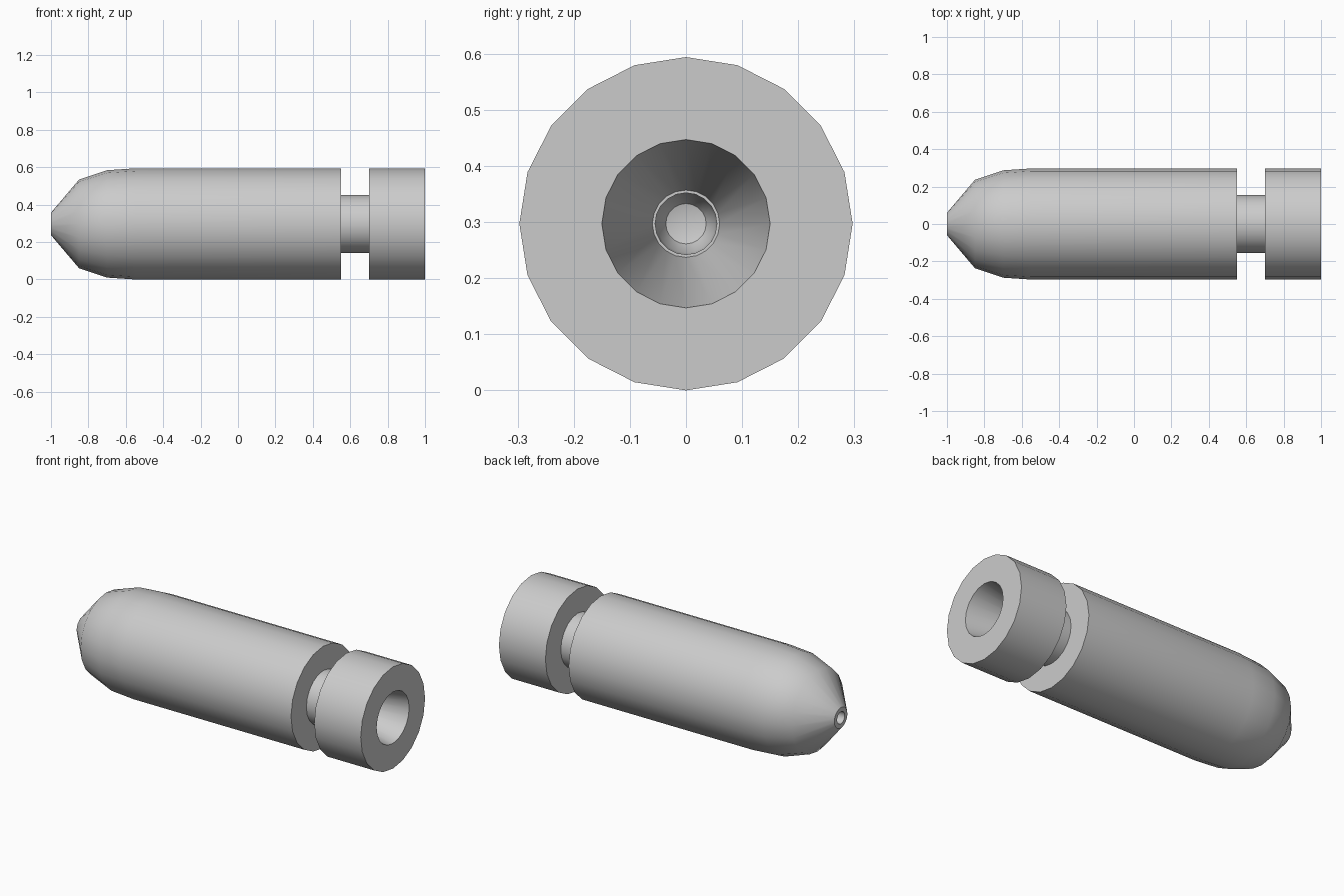
import bpy
import bmesh
import math

SIDES = 20
R = 0.297        # outer radius, also the height of the axis
NECK = 0.155     # neck radius

cube = bpy.data.objects.get("Cube")
if cube:
    bpy.data.objects.remove(cube, do_unlink=True)

metal = bpy.data.materials.new("grey_metal")
metal.use_nodes = True
grey = (0.6, 0.6, 0.6, 1.0)
metal.diffuse_color = grey
metal.node_tree.nodes["Principled BSDF"].inputs["Base Color"].default_value = grey


def lathe(name, profile):
    """Revolve (x, radius) points around the long axis."""
    bm = bmesh.new()
    rings = []
    for x, r in profile:
        ring = []
        for j in range(SIDES):
            a = math.tau * j / SIDES
            ring.append(bm.verts.new((x, r * math.sin(a), R + r * math.cos(a))))
        rings.append(ring)
    for near, far in zip(rings, rings[1:]):
        for j in range(SIDES):
            k = (j + 1) % SIDES
            bm.faces.new((near[j], far[j], far[k], near[k]))
    bmesh.ops.remove_doubles(bm, verts=bm.verts, dist=1e-5)
    mesh = bpy.data.meshes.new(name)
    bm.to_mesh(mesh)
    bm.free()
    mesh.materials.append(metal)
    obj = bpy.data.objects.new(name, mesh)
    bpy.context.collection.objects.link(obj)
    bpy.ops.object.select_all(action='DESELECT')
    obj.select_set(True)
    bpy.context.view_layer.objects.active = obj
    bpy.ops.object.shade_smooth_by_angle(angle=math.radians(40))


# Body: blind nose hole, rounded nose, straight barrel and rear face
lathe("body", [(-0.9, 0), (-0.9, 0.035), (-1, 0.035), (-1, 0.06),
               (-0.85, 0.237), (-0.7, 0.287), (-0.55, R),
               (0.55, R), (0.55, NECK)])

# Neck joining the body and the collar
lathe("neck", [(0.55, NECK), (0.7, NECK)])

# Collar with an annular face at each end
lathe("collar", [(0.7, NECK), (0.7, R), (1, R), (1, 0.15)])

# Funnel bore with a narrow step, inner tube and rounded end
lathe("bore", [(1, 0.15), (0.55, 0.06), (0.55, 0.055),
               (0.1, 0.052), (0.07, 0.036), (0.06, 0)])
